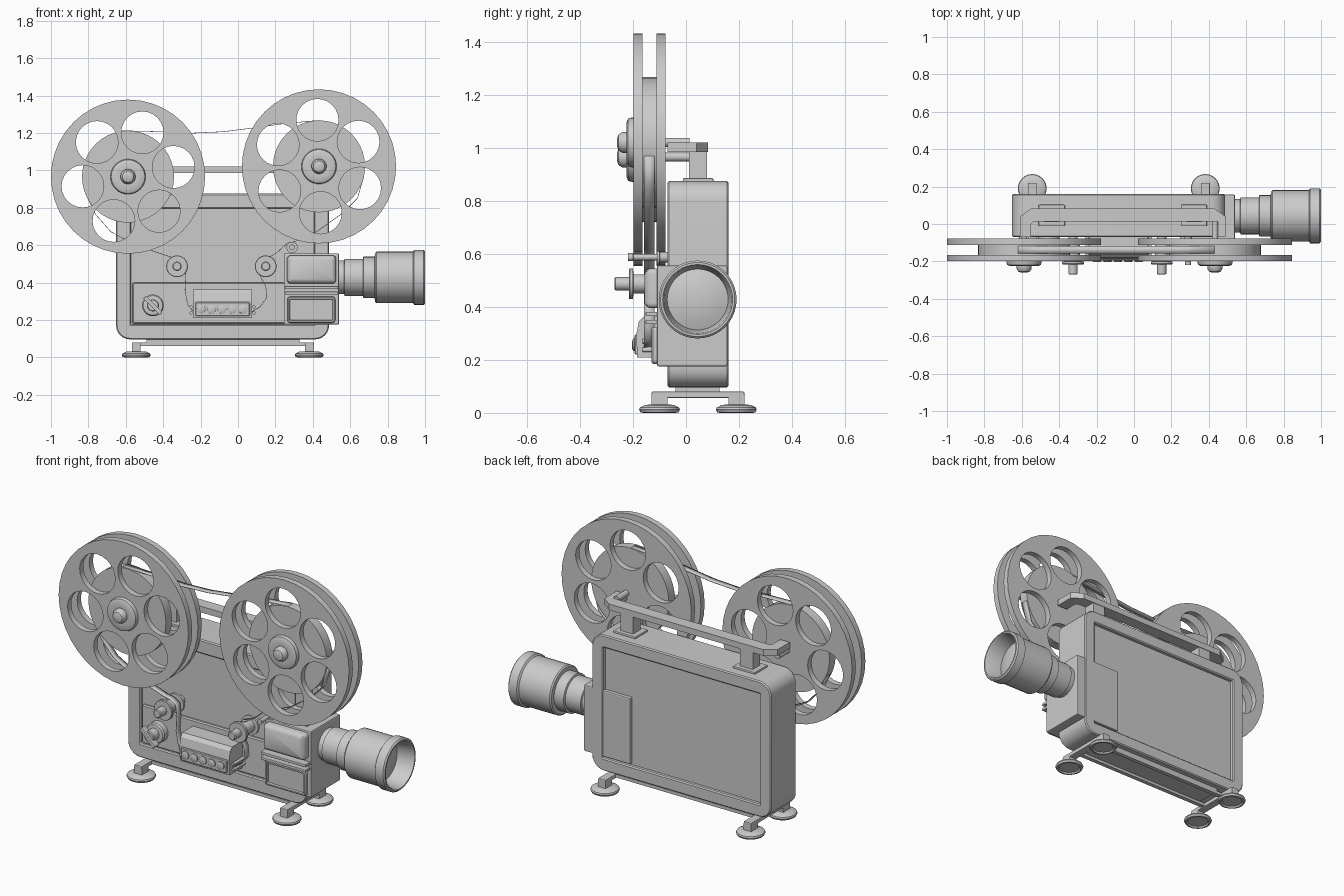
import bpy, bmesh
from math import sin, cos, pi, radians


def finish(name, bm, smooth=True):
    bmesh.ops.recalc_face_normals(bm, faces=bm.faces)
    me = bpy.data.meshes.new(name)
    bm.to_mesh(me)
    bm.free()
    ob = bpy.data.objects.new(name, me)
    bpy.context.collection.objects.link(ob)
    if smooth:
        bpy.ops.object.select_all(action='DESELECT')
        ob.select_set(True)
        bpy.context.view_layer.objects.active = ob
        bpy.ops.object.shade_smooth_by_angle(angle=radians(35))
    return ob


def loft(name, rings, smooth=True):
    """Bridge equal-length rings and cap both ends."""
    bm = bmesh.new()
    vs = [[bm.verts.new(p) for p in r] for r in rings]
    n = len(vs[0])
    for a, b in zip(vs, vs[1:]):
        for i in range(n):
            j = (i + 1) % n
            bm.faces.new((a[i], a[j], b[j], b[i]))
    bm.faces.new(vs[0])
    bm.faces.new(vs[-1])
    return finish(name, bm, smooth)


def lathe(name, at, axis, profile, n=32):
    """Profile of (radius, offset along axis) from the point at."""
    rings = []
    for r, h in profile:
        ring = []
        for i in range(n):
            c, s = r * cos(2 * pi * i / n), r * sin(2 * pi * i / n)
            d = {'X': (h, c, s), 'Y': (c, h, s), 'Z': (c, s, h)}[axis]
            ring.append([p + q for p, q in zip(at, d)])
        rings.append(ring)
    return loft(name, rings)


def panel(name, x0, x1, z0, z1, r, steps, seg=6):
    """Rounded rectangle facing y, stepped through (inset, y) pairs."""
    rings = []
    for inset, y in steps:
        k = max(r - inset, 0.006)
        ring = []
        for cx, cz, a0 in ((x1 - inset - k, z1 - inset - k, 0), (x0 + inset + k, z1 - inset - k, 90),
                           (x0 + inset + k, z0 + inset + k, 180), (x1 - inset - k, z0 + inset + k, 270)):
            for i in range(seg + 1):
                a = radians(a0 + 90 * i / seg)
                ring.append((cx + k * cos(a), y, cz + k * sin(a)))
        rings.append(ring)
    return loft(name, rings)


def box(name, x0, x1, y0, y1, z0, z1, bevel=0.0):
    ob = loft(name, [[(x0, y0, z), (x1, y0, z), (x1, y1, z), (x0, y1, z)] for z in (z0, z1)], False)
    if bevel:
        m = ob.modifiers.new("bevel", 'BEVEL')
        m.width, m.segments = bevel, 2
    return ob


def flange(name, cx, cz, y, thick, turn):
    """Disc with six round holes, from a filled 2D curve."""
    cu = bpy.data.curves.new(name, 'CURVE')
    cu.dimensions, cu.fill_mode, cu.extrude = '2D', 'BOTH', thick / 2
    circles = [(0, 0, 0.412, 40)]
    for i in range(6):
        a = radians(turn + 60 * i)
        circles.append((0.248 * cos(a), 0.248 * sin(a), 0.113, 24))
    for x, z, r, n in circles:
        sp = cu.splines.new('POLY')
        sp.points.add(n - 1)
        sp.use_cyclic_u = True
        for i, p in enumerate(sp.points):
            p.co = (x + r * cos(2 * pi * i / n), z + r * sin(2 * pi * i / n), 0, 1)
    tmp = bpy.data.objects.new(name + "_curve", cu)
    bpy.context.collection.objects.link(tmp)
    dg = bpy.context.evaluated_depsgraph_get()
    me = bpy.data.meshes.new_from_object(tmp.evaluated_get(dg))
    bpy.data.objects.remove(tmp)
    ob = bpy.data.objects.new(name, me)
    bpy.context.collection.objects.link(ob)
    ob.location, ob.rotation_euler = (cx, y, cz), (pi / 2, 0, 0)


def ribbon(name, pts, y0=-0.158, y1=-0.118):
    bm = bmesh.new()
    rows = [(bm.verts.new((x, y0, z)), bm.verts.new((x, y1, z))) for x, z in pts]
    for a, b in zip(rows, rows[1:]):
        bm.faces.new((a[0], b[0], b[1], a[1]))
    ob = finish(name, bm)
    m = ob.modifiers.new("solid", 'SOLIDIFY')
    m.thickness = 0.003


# case with recessed front and back
panel("case", -0.652, 0.487, 0.096, 0.875, 0.075,
      [(0.08, -0.05), (0.08, -0.064), (0.074, -0.07), (0.006, -0.07), (0, -0.064), (0, 0.154),
       (0.006, 0.16), (0.066, 0.16), (0.072, 0.154), (0.072, 0.138)])
panel("lower_front_panel", -0.565, 0.41, 0.18, 0.40, 0.01, [(0, -0.04), (0, -0.06), (0.006, -0.066)])

# reels
for side, cx, cz, turn in (("left", -0.588, 0.966, 12), ("right", 0.433, 1.021, 32)):
    flange(side + "_reel_front", cx, cz, -0.182, 0.034, turn)
    flange(side + "_reel_back", cx, cz, -0.095, 0.034, turn)
    lathe(side + "_film_roll", (cx, 0, cz), 'Y', [(0.246, -0.166), (0.246, -0.111)], 40)
    lathe(side + "_reel_hub", (cx, 0, cz), 'Y',
          [(0.015, -0.26), (0.03, -0.255), (0.04, -0.24), (0.04, -0.222), (0.075, -0.225),
           (0.09, -0.218), (0.094, -0.205), (0.094, -0.19)])
    lathe(side + "_reel_spindle", (cx, 0, cz), 'Y', [(0.017, -0.1), (0.017, 0.013)], 16)

# carrying frame that also bears the reels
half = [(-0.61, -0.07), (-0.61, 0.04), (-0.55, 0.083), (0.43, 0.083), (0.49, 0.04), (0.49, -0.07),
        (0.425, -0.07), (0.425, 0.0), (0.41, 0.013), (-0.535, 0.013), (-0.55, 0.0), (-0.55, -0.07)]
loft("handle", [[(x, y, z) for x, y in half] for z in (0.985, 1.02)], False)
for side, x in (("left", -0.44), ("right", 0.32)):
    box(side + "_handle_post", x - 0.04, x + 0.04, 0.012, 0.08, 0.87, 0.99)
    box(side + "_handle_plate", x - 0.07, x + 0.07, -0.012, 0.103, 0.87, 0.886, 0.004)

# base and feet
box("base_plate", -0.49, 0.33, -0.04, 0.127, 0.078, 0.1)
for y in (-0.03, 0.117):
    box("base_rail", -0.55, 0.38, y - 0.012, y + 0.012, 0.062, 0.08)
for x in (-0.544, 0.381):
    box("foot_crossbar", x - 0.024, x + 0.024, -0.13, 0.22, 0.056, 0.08, 0.004)
    for y in (-0.1, 0.19):
        box("foot_stem", x - 0.024, x + 0.024, y - 0.03, y + 0.03, 0.02, 0.07)
        lathe("foot_pad", (x, y, 0), 'Z',
              [(0.03, 0.008), (0.055, 0.008), (0.062, 0), (0.072, 0.002), (0.077, 0.012),
               (0.074, 0.02), (0.055, 0.03), (0.03, 0.032)], 24)

# lens housing with gate cover, ledges and lower door
box("lens_housing", 0.245, 0.54, -0.11, 0.157, 0.176, 0.556, 0.006)
panel("gate_cover", 0.262, 0.525, 0.395, 0.545, 0.02,
      [(0, -0.1), (0, -0.135), (0.006, -0.148), (0.02, -0.157)])
for z in (0.335, 0.365):
    box("gate_ledge", 0.25, 0.535, -0.152, -0.1, z, z + 0.016, 0.003)
panel("lower_door", 0.264, 0.52, 0.185, 0.325, 0.015,
      [(0, -0.1), (0, -0.125), (0.005, -0.13), (0.012, -0.13), (0.015, -0.12)])

# lens barrel with hollow front
lathe("lens", (0, 0.044, 0.428), 'X',
      [(0.09, 0.5), (0.09, 0.567), (0.099, 0.57), (0.099, 0.667), (0.11, 0.67), (0.11, 0.73),
       (0.13, 0.733), (0.137, 0.74), (0.137, 0.935), (0.147, 0.942), (0.147, 0.993), (0.14, 1.0),
       (0.132, 1.0), (0.127, 0.99), (0.117, 0.91), (0.115, 0.9), (0.08, 0.912), (0.03, 0.92)], 40)

# control box with a row of buttons
loft("control_box", [[(x, y, z) for y, z in ((-0.06, 0.21), (-0.185, 0.21), (-0.187, 0.30),
                                             (-0.178, 0.345), (-0.16, 0.364), (-0.06, 0.364))]
                     for x in (-0.24, 0.075)], False)
panel("control_face", -0.228, 0.063, 0.22, 0.295, 0.008, [(0, -0.17), (0, -0.19), (0.004, -0.194)])
for i in range(5):
    lathe("button", (-0.198 + 0.056 * i, 0, 0.257), 'Y',
          [(0.015, -0.203), (0.023, -0.2), (0.024, -0.18)], 20)
for x in (-0.25, 0.085):
    for z in (0.238, 0.27):
        lathe("film_guide_pin", (x, 0, z), 'Y', [(0.009, -0.165), (0.009, -0.05)], 12)

# mode dial with diagonal wing
lathe("dial", (-0.455, 0, 0.278), 'Y',
      [(0.028, -0.16), (0.032, -0.155), (0.032, -0.11), (0.052, -0.108), (0.058, -0.1), (0.058, -0.05)])
wing = box("dial_wing", -0.062, 0.062, -0.02, 0.02, -0.011, 0.011, 0.004)
wing.location, wing.rotation_euler = (-0.455, -0.155, 0.278), (0, radians(45), 0)

# film rollers
for side, x in (("left", -0.326), ("right", 0.148)):
    lathe(side + "_roller", (x, 0, 0.487), 'Y',
          [(0.02, -0.27), (0.025, -0.266), (0.025, -0.216), (0.055, -0.216), (0.058, -0.212),
           (0.058, -0.2), (0.036, -0.198), (0.036, -0.11), (0.055, -0.108), (0.055, -0.095),
           (0.025, -0.093), (0.025, -0.045)])
lathe("guide_roller", (0.289, 0, 0.588), 'Y',
      [(0.015, -0.218), (0.015, -0.2), (0.012, -0.198), (0.012, -0.11), (0.03, -0.11),
       (0.03, -0.1), (0.02, -0.098), (0.02, -0.045)], 20)

# film strips
ribbon("upper_film", [(-0.62, 1.213), (-0.42, 1.208), (-0.25, 1.2), (-0.08, 1.208), (0.08, 1.228),
                      (0.25, 1.252), (0.43, 1.268)])
ribbon("left_film", [(-0.81, 0.86), (-0.76, 0.76), (-0.68, 0.67), (-0.57, 0.61), (-0.45, 0.565),
                     (-0.36, 0.535), (-0.32, 0.526), (-0.287, 0.505), (-0.28, 0.44), (-0.285, 0.36),
                     (-0.27, 0.28), (-0.235, 0.24)])
ribbon("right_film", [(0.07, 0.24), (0.12, 0.27), (0.155, 0.32), (0.15, 0.38), (0.118, 0.44),
                      (0.11, 0.487), (0.125, 0.52), (0.16, 0.53), (0.21, 0.56), (0.265, 0.61),
                      (0.30, 0.616), (0.42, 0.67), (0.56, 0.77), (0.64, 0.85), (0.675, 0.97)])
